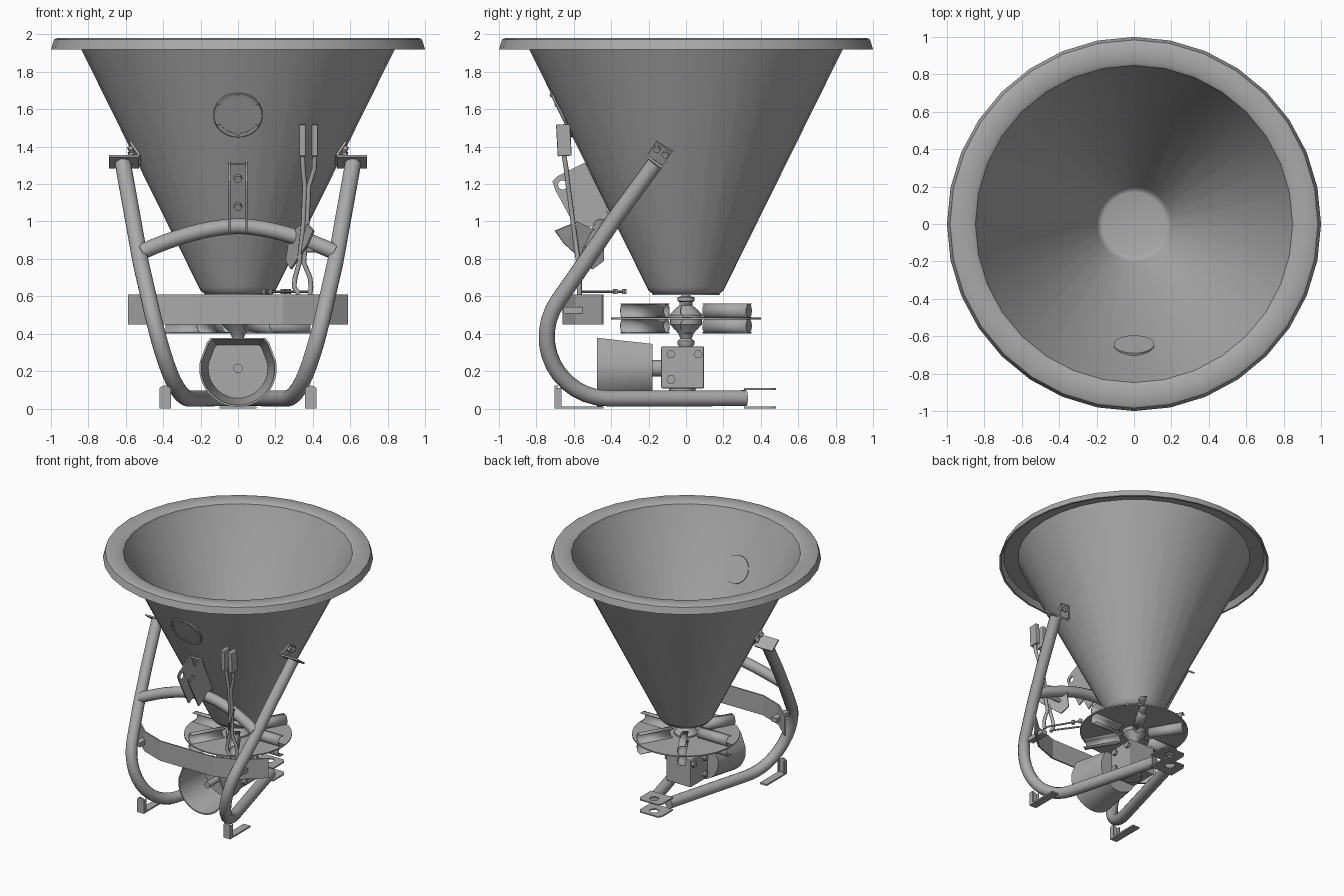
import bpy, bmesh, math
from math import sin, cos, pi, radians
from mathutils import Vector, Matrix

if "Cube" in bpy.data.objects:
    bpy.data.objects.remove(bpy.data.objects["Cube"])

STEEL = bpy.data.materials.new("dark_steel")
STEEL.diffuse_color = (.4, .4, .4, 1)
STEEL.use_nodes = True
STEEL.node_tree.nodes["Principled BSDF"].inputs["Base Color"].default_value = STEEL.diffuse_color


def add(name, bm, thick=0, smooth=True, mat=None):
    bmesh.ops.recalc_face_normals(bm, faces=bm.faces[:])
    me = bpy.data.meshes.new(name)
    bm.to_mesh(me)
    bm.free()
    if mat:
        me.transform(mat)
    me.materials.append(STEEL)
    ob = bpy.data.objects.new(name, me)
    bpy.context.collection.objects.link(ob)
    if thick:
        m = ob.modifiers.new("thickness", 'SOLIDIFY')
        m.thickness, m.offset = thick, 0
    if smooth:
        bpy.ops.object.select_all(action='DESELECT')
        ob.select_set(True)
        bpy.context.view_layer.objects.active = ob
        bpy.ops.object.shade_smooth_by_angle(angle=radians(35))
    return ob


def loft(name, rings, closed=True, caps=False, **kw):
    bm = bmesh.new()
    rows = [[bm.verts.new(p) for p in r] for r in rings]
    n = len(rows[0])
    for a, b in zip(rows, rows[1:]):
        for i in range(n if closed else n - 1):
            j = (i + 1) % n
            bm.faces.new((a[i], a[j], b[j], b[i]))
    if caps:
        bm.faces.new(rows[0])
        bm.faces.new(rows[-1])
    return add(name, bm, **kw)


def lathe(name, prof, n=32, caps=True, **kw):
    rings = [[(r * cos(2 * pi * i / n), r * sin(2 * pi * i / n), z) for i in range(n)] for r, z in prof]
    return loft(name, rings, caps=caps, **kw)


def plate(name, loops, thick):
    """Flat sheet: first loop is the outline, the rest are holes."""
    bm = bmesh.new()
    edges = []
    for lp in loops:
        vs = [bm.verts.new(p) for p in lp]
        edges += [bm.edges.new((vs[i], vs[(i + 1) % len(vs)])) for i in range(len(vs))]
    bmesh.ops.triangle_fill(bm, use_beauty=True, use_dissolve=False, edges=edges)
    return add(name, bm, thick=thick, smooth=False)


def box(name, c, s, rot=None, bevel=0):
    bm = bmesh.new()
    bmesh.ops.create_cube(bm, size=1)
    bmesh.ops.scale(bm, vec=s, verts=bm.verts[:])
    if bevel:
        bmesh.ops.bevel(bm, geom=bm.edges[:], offset=bevel, segments=2, affect='EDGES', profile=.5)
    return add(name, bm, smooth=False, mat=Matrix.Translation(c) @ (rot or Matrix()))


def rod(name, a, b, r, n=16):
    a, b = Vector(a), Vector(b)
    q = (b - a).to_track_quat('Z', 'Y').to_matrix().to_4x4()
    return lathe(name, [(r, 0), (r, (b - a).length)], n, mat=Matrix.Translation(a) @ q)


def tube(name, pts, r, res=4):
    cu = bpy.data.curves.new(name, 'CURVE')
    cu.dimensions, cu.bevel_depth, cu.bevel_resolution, cu.use_fill_caps = '3D', r, res, True
    sp = cu.splines.new('POLY')
    sp.points.add(len(pts) - 1)
    for p, q in zip(sp.points, pts):
        p.co = (*q, 1)
    sp.use_smooth = True
    cu.materials.append(STEEL)
    ob = bpy.data.objects.new(name, cu)
    bpy.context.collection.objects.link(ob)
    return ob


def hop(z):  # outer hopper radius at height z
    return .2 + (z - .63) * .492


LEAN = math.atan(.492)

# Hopper with folded rim and metering plate
lathe("hopper", [(.17, .64), (.185, .645), (.2, .665), (.838, 1.935), (.848, 1.965), (.87, 1.978), (.97, 1.98),
                 (.984, 1.972), (1, 1.92), (.985, 1.92), (.965, 1.965), (.86, 1.965), (.838, 1.92),
                 (.21, .65), (.2, .63), (.18, .615)])
lathe("metering_plate", [(.18, .608), (.18, .618)])

# Round sight window in the hopper front
M = Matrix.Translation((0, -hop(1.57), 1.57)) @ Matrix.Rotation(pi / 2 + LEAN, 4, 'X')
lathe("window", [(.108, -.022), (.108, .006)], mat=M)
lathe("window_ring", [(.108, 0), (.108, .008), (.128, .009), (.132, .005), (.132, -.004)], caps=False, mat=M)
for i in range(6):
    a = i * pi / 3 + pi / 6
    lathe("window_screw", [(.008, .002), (.008, .013)], 8, mat=M @ Matrix.Translation((.119 * cos(a), .119 * sin(a), 0)))

# Main frame tubes, clamps, feet, and deflector mounts on both sides
TILT = Matrix.Rotation(-radians(36), 4, 'X')
for s, side in ((1, "right"), (-1, "left")):
    path = [(s * .615, -.165, 1.31), (s * .565, -.37, 1.03), (s * .52, -.541, .78)]
    for k in range(13):
        t = radians(144 + k * 10.5)
        y, z = -.415 + .33 * cos(t), .384 + .33 * sin(t)
        path.append((s * (.265 + .21 * (max(0, z - .054) / .53) ** .55), y, z))
    path.append((s * .065, .32, .055))
    tube("frame_tube_" + side, path, .044)
    box("clamp_plate_" + side, (s * .61, -.17, 1.32), (.16, .105, .012), TILT)
    F = Matrix.Rotation(-s * radians(14), 4, 'Z') @ Matrix.Rotation(s * LEAN, 4, 'Y') @ TILT
    C = Vector((s * (hop(1.365) - .012), -.14, 1.365))
    box("clamp_flange_" + side, C, (.012, .1, .1), F)
    for dy in (-.025, .028):
        p = C + F @ Vector((0, dy, .02))
        rod("clamp_bolt", p, p + F @ Vector((s * .026, 0, 0)), .02, 6)
    # Foot: upright with rounded top, short webs and a flat base
    top = [(s * .39 + .031 * cos(i * pi / 8), -.695, .098 + .025 * sin(i * pi / 8)) for i in range(9)]
    plate("foot_upright_" + side, [[(s * .39 + .031, -.695, 0)] + top + [(s * .39 - .031, -.695, 0)]], .014)
    for dx in (-.028, .028):
        box("foot_web_" + side, (s * .39 + dx, -.68, .055), (.006, .03, .11))
    box("foot_base_" + side, (s * .39, -.57, .006), (.062, .26, .012))
    box("deflector_mount_" + side, (s * .45, -.575, .525), (.05, .16, .035))

# Arched cross tube
tube("cross_tube", [(x, -.455 - .06 * (abs(x) / .52) ** 2, .975 - .14 * (abs(x) / .52) ** 1.7)
                    for x in [-.52 + 1.04 * i / 16 for i in range(17)]], .042)

# Top link bracket: two cheeks and a backing strip with bolts
for x in (-.045, .045):
    cheek = [(x, -.54, 1.315), (x, -.69, 1.24), (x, -.715, 1.215), (x, -.7, 1.17), (x, -.575, .94), (x, -.41, 1.02)]
    hole = [(x, -.66 + .025 * cos(i * pi / 6), 1.195 + .025 * sin(i * pi / 6)) for i in range(12)]
    plate("link_cheek", [cheek, hole], .01)
box("link_back", (0, -.467, 1.155), (.09, .012, .34), Matrix.Rotation(LEAN, 4, 'X'))
for z in (1.24, 1.09):
    y = -hop(z)
    rod("link_bolt", (0, y, z), (0, y - .035, z - .017), .022, 6)

# Faceted deflector band in front of the disc
half = [(.24, -.655), (.43, -.585), (.585, -.445)]
band = [(-x, y) for x, y in reversed(half)] + half
loft("deflector", [[(x, y, z) for x, y in band] for z in (.45, .61)], closed=False, thick=.012, smooth=False)

# Spinner disc with curved vanes on both faces
lathe("spinner_disc", [(.4, .477), (.4, .487)], 40)
sec = [(.03, .004), (-.01, .004), (-.026, .02), (-.03, .04), (-.026, .06), (-.01, .077), (.03, .077)]
for k in range(6):
    R = Matrix.Rotation(k * pi / 3, 4, 'Z')
    for up in (1, -1):
        loft("spinner_vane", [[R @ Vector((d, w, .482 + up * h)) for w, h in sec] for d in (.12, .388)],
             closed=False, thick=.006)
lathe("spinner_hub", [(.03, .32), (.045, .345), (.045, .36), (.03, .375), (.04, .4), (.085, .45), (.088, .5),
                      (.05, .54), (.035, .55), (.035, .57), (.045, .575), (.045, .595), (.025, .6), (.025, .62)], 20)

# Gearbox with side bolts and bottom boss
box("gearbox", (0, -.018, .22), (.22, .23, .225), bevel=.008)
lathe("gearbox_boss", [(.07, .085), (.07, .12)], 12, mat=Matrix.Translation((0, -.02, 0)))
for s in (1, -1):
    for y, z in ((-.08, .29), (.065, .29), (-.08, .155)):
        rod("gearbox_bolt", (s * .1, y, z), (s * .13, y, z), .024, 6)
rod("input_collar", (0, -.19, .215), (0, -.12, .215), .045, 20)
rod("input_shaft", (0, -.4, .215), (0, -.15, .215), .025)

# Hollow drive shield: round below, flattened on top
shape = [(.207 * cos(a), .207 * sin(a)) for a in [radians(170 + 200 * i / 24) for i in range(25)]]
shape += [(.165, .14), (.145, .163), (-.145, .163), (-.165, .14)]
rings = [[(x * k, y, .215 + z * k) for x, z in shape]
         for y, k in ((-.18, .05), (-.18, .8), (-.475, 1), (-.475, .95), (-.195, .77), (-.195, .05))]
loft("drive_shield", rings)

# Rear hitch plates with pin holes
for z in (.105, .006):
    out = [(-.1, .31, z), (.1, .31, z), (.1, .45, z), (.08, .48, z), (-.08, .48, z), (-.1, .45, z)]
    plate("hitch_plate", [out, [(.035 * cos(i * pi / 8), .41 + .035 * sin(i * pi / 8), z) for i in range(16)]], .01)

# Twin control levers with grips, forked ends and linkage rods
for s in (-1, 1):
    x = .378 + s * .033
    box("lever_grip", (x, -.653, 1.435), (.034, .075, .17), Matrix.Rotation(radians(3), 4, 'X'), bevel=.006)
    tube("lever_arm", [(x, -.655, 1.37), (x - s * .003, -.64, 1.28), (.368 + s * .011, -.63, 1.19),
                       (.36 + s * .01, -.605, 1.0), (.34 + s * .012, -.575, .78), (.345 + s * .04, -.57, .7),
                       (.345 + s * .045, -.57, .65), (.355 + s * .03, -.57, .61)], .013, 2)
    a, b = Vector((.35 + s * .035, -.575, .625)), Vector((.19 + s * .05, -.33, .625))
    rod("link_rod", a, b, .007, 8)
    for t in (.8, 1):
        p = a.lerp(b, t)
        rod("link_nut", p - Vector((0, 0, .014)), p + Vector((0, 0, .014)), .014, 6)
plate("lever_quadrant", [[(.405, -.7, .95), (.36, -.58, 1.0), (.28, -.44, .93), (.26, -.44, .79),
                          (.285, -.5, .745), (.375, -.65, .88)]], .012)
rod("quadrant_mount", (.3, -.5, .85), (.44, -.5, .85), .015)
